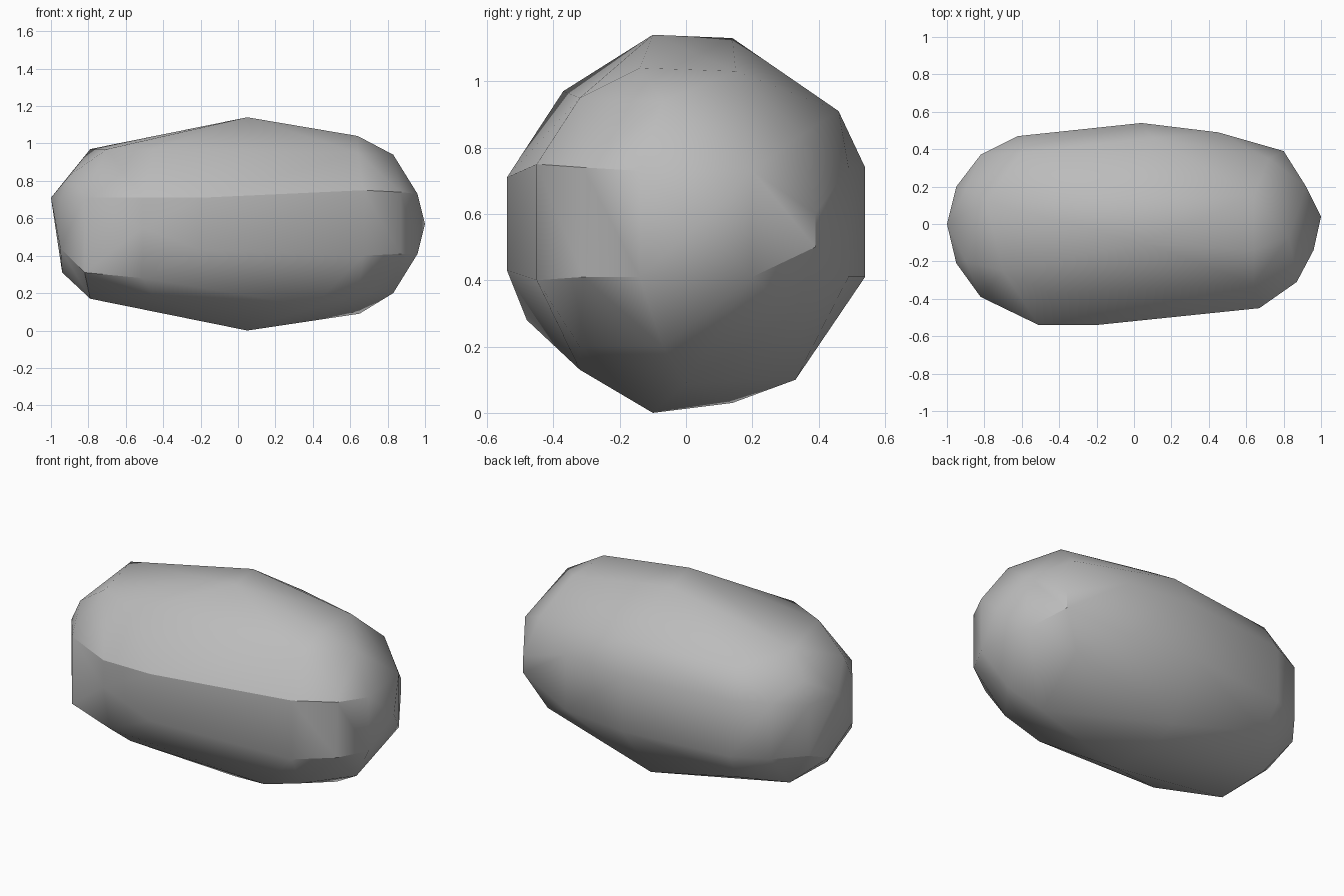
import bpy
import bmesh
import math

# Remove the default cube only
default_cube = bpy.data.objects.get("Cube")
if default_cube:
    bpy.data.objects.remove(default_cube, do_unlink=True)


def make_material(name, colour):
    material = bpy.data.materials.new(name)
    material.use_nodes = True
    material.diffuse_color = colour
    material.node_tree.nodes["Principled BSDF"].inputs["Base Color"].default_value = colour
    return material


def upright_edges(outline):
    """Turn (x, y, upper, lower) into two corners of a vertical side facet."""
    corners = []
    for x, y, upper, lower in outline:
        corners.append((x, y, upper))
        corners.append((x, y, lower))
    return corners


def build_rock(name, corners, material, crease_angle):
    """Wrap the chiselled corners in a tight convex skin."""
    bm = bmesh.new()
    for corner in corners:
        bm.verts.new(corner)
    hull = bmesh.ops.convex_hull(bm, input=bm.verts[:])
    inside = hull["geom_interior"] + hull["geom_unused"]
    loose = {item for item in inside if isinstance(item, bmesh.types.BMVert)}
    bmesh.ops.delete(bm, geom=list(loose), context="VERTS")
    # Merge nearly flat triangles into broad facets
    bmesh.ops.dissolve_limit(bm, angle_limit=math.radians(3),
                             verts=bm.verts[:], edges=bm.edges[:])
    bmesh.ops.recalc_face_normals(bm, faces=bm.faces[:])
    mesh = bpy.data.meshes.new(name)
    bm.to_mesh(mesh)
    bm.free()
    mesh.materials.append(material)
    rock = bpy.data.objects.new(name, mesh)
    bpy.context.collection.objects.link(rock)
    bpy.ops.object.select_all(action="DESELECT")
    rock.select_set(True)
    bpy.context.view_layer.objects.active = rock
    bpy.ops.object.shade_smooth_by_angle(angle=math.radians(crease_angle))
    return rock


# Waist: vertical facets running around the rock
waist = upright_edges([
    (.96, -.14, .73, .41), (.87, -.31, .74, .41), (.67, -.45, .75, .4),
    (-.2, -.54, .71, .43), (-.51, -.54, .71, .55), (-.82, -.39, .71, .31),
    (-.95, -.21, .71, .44), (-.95, .2, .7, .4), (-.82, .37, .74, .41),
    (-.62, .47, .74, .41), (.04, .54, .74, .41), (.45, .49, .74, .41),
    (.8, .39, .6, .5), (.92, .2, .73, .41),
])

# Blunt tips at both ends
tips = [(1, .04, .57), (-1, 0, .71)]

# Crown: upper shoulders and ridge
crown = [
    (.05, -.1, 1.14), (0, .14, 1.13), (.64, -.14, 1.04), (.64, .15, 1.03),
    (.83, -.07, .94), (.64, -.32, .95), (.72, .35, .84), (.1, .46, .91),
    (-.45, -.37, .97), (-.7, -.25, .97), (-.9, -.2, .83),
    (-.79, .12, .97), (-.9, .18, .83), (-.6, .38, .9),
]

# Underside: lower shoulders and keel
underside = [
    (.05, -.1, 0), (0, .14, .03), (.65, 0, .09), (.83, -.07, .2),
    (.64, -.32, .2), (.4, -.32, .13), (.68, .33, .3), (0, .33, .1),
    (-.51, -.48, .28), (-.45, -.37, .18), (-.79, -.2, .17),
    (-.79, .15, .18), (-.94, 0, .31), (-.6, .38, .25),
]

stone = make_material("stone grey", (.5, .5, .5, 1))
build_rock("rock", waist + tips + crown + underside, stone, 30)
